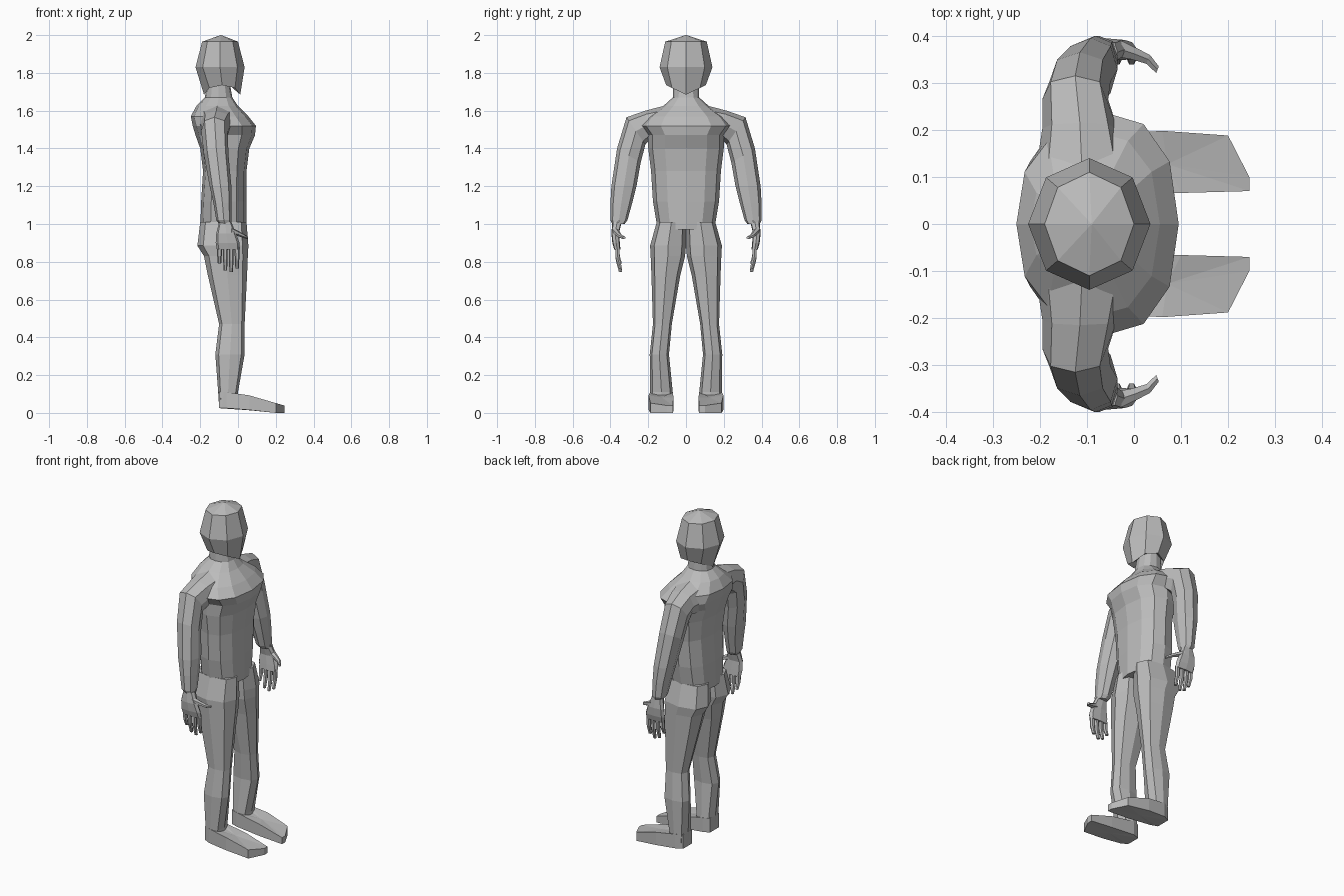
import bpy, bmesh, math
from mathutils import Vector

cube = bpy.data.objects.get("Cube")
if cube:
    bpy.data.objects.remove(cube, do_unlink=True)

grey = bpy.data.materials.new("plain_grey")
grey.use_nodes = True
COLOUR = (0.5, 0.5, 0.5, 1)
grey.diffuse_color = COLOUR
grey.node_tree.nodes["Principled BSDF"].inputs["Base Color"].default_value = COLOUR


def finish(name, bm, mirror=False):
    """Turn a bmesh into a flat shaded object, optionally mirrored to the other side."""
    bmesh.ops.recalc_face_normals(bm, faces=bm.faces)
    mesh = bpy.data.meshes.new(name)
    bm.to_mesh(mesh)
    bm.free()
    mesh.materials.append(grey)
    obj = bpy.data.objects.new(name, mesh)
    bpy.context.collection.objects.link(obj)
    if mirror:
        mod = obj.modifiers.new("other_side", 'MIRROR')
        mod.use_axis = (False, True, False)
        mod.use_mirror_merge = False
    return obj


def ring(a, b, back, front, sides, power=1.0):
    """Rounded section from inner point a to outer point b (y, z), and back to front in x."""
    a, b = Vector(a), Vector(b)
    pts = []
    for i in range(sides):
        t = math.tau * i / sides
        c, s = math.cos(t), math.sin(t)
        c = math.copysign(abs(c) ** power, c) if abs(c) > 1e-6 else 0
        s = math.copysign(abs(s) ** power, s) if abs(s) > 1e-6 else 0
        yz = (a + b) / 2 + (b - a) / 2 * s
        pts.append(Vector(((back + front) / 2 + (front - back) / 2 * c, yz.x, yz.y)))
    return pts


def loft(name, rings, mirror=False):
    """Skin a list of equal-sized rings and cap both ends."""
    bm = bmesh.new()
    loops = [[bm.verts.new(p) for p in r] for r in rings]
    n = len(loops[0])
    for lo, hi in zip(loops, loops[1:]):
        for i in range(n):
            j = (i + 1) % n
            bm.faces.new((lo[i], lo[j], hi[j], hi[i]))
    for cap in (loops[0], loops[-1]):
        bmesh.ops.poke(bm, faces=[bm.faces.new(cap)])
    return finish(name, bm, mirror)


def level(z, back, front, inner, outer, sides=8, power=0.85):
    return ring((inner, z), (outer, z), back, front, sides, power)


# Torso and neck: height, back, front, half width
torso = [(0.97, -.20, .045, .15), (1.12, -.195, .045, .175), (1.28, -.185, .045, .185),
         (1.40, -.20, .06, .20), (1.47, -.225, .09, .20), (1.52, -.24, .095, .24),
         (1.57, -.25, .055, .20), (1.625, -.22, 0, .12), (1.67, -.175, -.03, .07),
         (1.78, -.16, -.05, .065)]
loft("torso", [level(z, b, f, -w, w, 12) for z, b, f, w in torso])

# Head: faceted helmet shape with a pointed jaw and hollow underside
head = [(1.76, -.16, -.06, .06), (1.735, -.18, .012, .105), (1.83, -.225, .035, .14),
        (1.965, -.19, 0, .11)]
rings = [level(z, b, f, -w, w, 8, 1.0) for z, b, f, w in head]
for p in rings[1]:
    p.z -= 0.05 * (1 - abs(p.y) / .105)
crown = [Vector((-.09, 0, 2.0)) + (p - Vector((-.09, 0, 1.965))) * .02 for p in rings[-1]]
loft("head", rings + [crown])

# Legs: height, back, front, inner, outer
leg = [(1.01, -.20, .045, 0, .155), (.885, -.215, .055, 0, .19), (.83, -.18, .052, .005, .187),
       (.73, -.16, .048, .03, .183), (.47, -.10, .035, .075, .175), (.31, -.12, .035, .09, .192),
       (.11, -.105, 0, .07, .19), (.03, -.10, 0, .07, .19)]
loft("leg", [level(*r, 8, 0.75) for r in leg], True)

# Feet: outline swept up to a sloping top
outline = [(-.10, .085), (-.06, .07), (.10, .066), (.245, .07), (.245, .10),
           (.20, .188), (.06, .198), (-.06, .19), (-.10, .17)]
sole = [Vector((x, y, max(0, .025 - .12 * max(x + .02, 0)))) for x, y in outline]
upper = [Vector((x, y, .11 - max(x, 0) * .29)) for x, y in outline]
loft("foot", [sole, upper], True)

# Arms: inner point, outer point, back, front
arm = [((.11, 1.43), (.10, 1.63), -.21, -.01), ((.19, 1.45), (.215, 1.60), -.195, -.035),
       ((.215, 1.42), (.315, 1.565), -.195, -.055), ((.24, 1.325), (.365, 1.40), -.18, -.05),
       ((.262, 1.20), (.395, 1.20), -.15, -.035), ((.285, 1.11), (.40, 1.11), -.13, -.035),
       ((.31, 1.02), (.40, 1.02), -.115, -.035), ((.325, 1.00), (.39, 1.00), -.10, -.035)]
loft("arm", [ring(*r, 8, 0.85) for r in arm], True)

# Palms
palm = [(1.01, -.10, -.035, .34, .39), (.95, -.115, -.01, .355, .395),
        (.90, -.118, .008, .35, .39), (.865, -.112, .01, .347, .38)]
loft("palm", [level(*r, 8, 0.6) for r in palm], True)

# Four fingers, curling slightly inwards
for i, (name, tip) in enumerate([("little", .79), ("ring", .755), ("middle", .745), ("index", .765)]):
    x = -.098 + .031 * i
    mid = (tip + .87) / 2
    stations = [(.88, .364, .013), (mid, .361, .012), (tip, .347, .009)]
    loft(name + "_finger", [level(z, x - r, x + r, y - r, y + r, 6) for z, y, r in stations], True)

# Thumbs, reaching forward
path = [(-.04, .375, .965, .02), (.0, .362, .95, .014), (.03, .35, .937, .011), (.05, .328, .928, .008)]
thumb = []
for x, y, z, r in path:
    thumb.append([Vector((x + r * .4 * math.sin(t), y + r * math.sin(t), z + r * math.cos(t)))
                  for t in (math.tau * k / 6 for k in range(6))])
loft("thumb", thumb, True)
